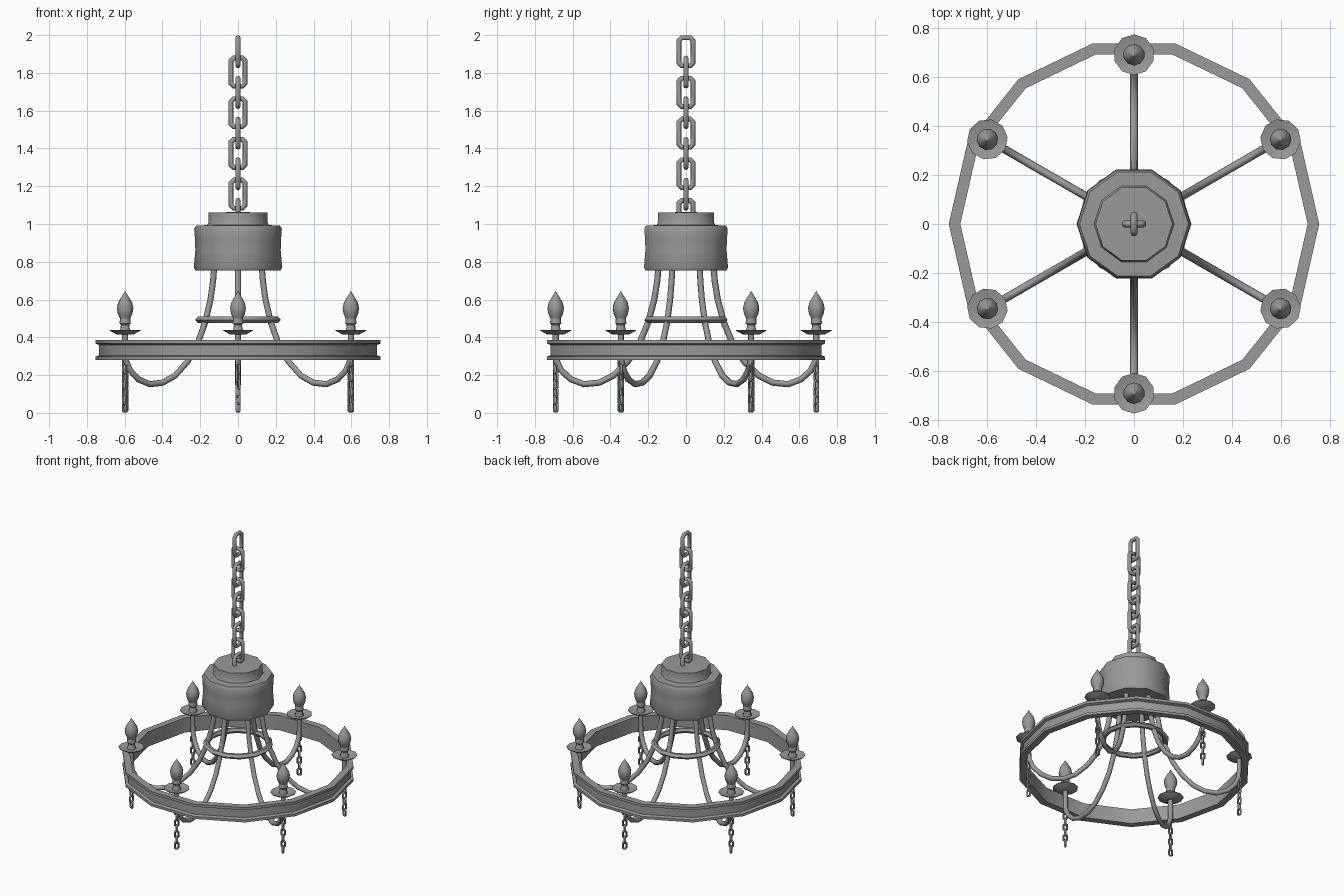
import bpy, bmesh, math
from mathutils import Matrix

if "Cube" in bpy.data.objects:
    bpy.data.objects.remove(bpy.data.objects["Cube"])

# dark iron
iron = bpy.data.materials.new("dark_iron")
iron.diffuse_color = (0.32, 0.32, 0.32, 1)
iron.use_nodes = True
iron.node_tree.nodes["Principled BSDF"].inputs["Base Color"].default_value = iron.diffuse_color


def finish(name, mesh, angle=35):
    mesh.materials.clear()
    mesh.materials.append(iron)
    ob = bpy.data.objects.new(name, mesh)
    bpy.context.collection.objects.link(ob)
    bpy.ops.object.select_all(action='DESELECT')
    ob.select_set(True)
    bpy.context.view_layer.objects.active = ob
    bpy.ops.object.shade_smooth_by_angle(angle=math.radians(angle))
    return ob


def lathe(name, profile, sides, closed=False, angle=40):
    """Spin (radius, z) points about z; radius 0 makes a pole."""
    bm = bmesh.new()
    rings = []
    for r, z in profile:
        if r == 0:
            rings.append([bm.verts.new((0, 0, z))] * sides)
        else:
            rings.append([bm.verts.new((r * math.cos(math.tau * i / sides),
                                        r * math.sin(math.tau * i / sides), z))
                          for i in range(sides)])
    pairs = list(zip(rings, rings[1:]))
    if closed:
        pairs.append((rings[-1], rings[0]))
    for a, b in pairs:
        for i in range(sides):
            j = (i + 1) % sides
            bm.faces.new(list(dict.fromkeys((a[i], a[j], b[j], b[i]))))
    bmesh.ops.recalc_face_normals(bm, faces=bm.faces)
    mesh = bpy.data.meshes.new(name)
    bm.to_mesh(mesh)
    bm.free()
    return finish(name, mesh, angle)


def tube(name, points, radius, cyclic=False, res=2):
    """Round bar along a path, turned into a mesh."""
    cu = bpy.data.curves.new(name, 'CURVE')
    cu.dimensions = '3D'
    cu.bevel_depth = radius
    cu.bevel_resolution = res
    cu.use_fill_caps = True
    sp = cu.splines.new('POLY')
    sp.points.add(len(points) - 1)
    for p, co in zip(sp.points, points):
        p.co = (*co, 1)
    sp.use_cyclic_u = cyclic
    tmp = bpy.data.objects.new(name + "_path", cu)
    bpy.context.collection.objects.link(tmp)
    dg = bpy.context.evaluated_depsgraph_get()
    mesh = bpy.data.meshes.new_from_object(tmp.evaluated_get(dg))
    bpy.data.objects.remove(tmp)
    return finish(name, mesh, 62)


def link(name, h, w, radius, res):
    """Chain link with chamfered corners in the YZ plane."""
    a, b, c = w / 2 - radius, h / 2 - radius, w * 0.15
    pts = [(a, b - c), (a - c, b), (c - a, b), (-a, b - c),
           (-a, c - b), (c - a, -b), (a - c, -b), (a, c - b)]
    return tube(name, [(0, y, z) for y, z in pts], radius, True, res)


def place(ob, matrix, name):
    """Linked copy of a part at the given transform."""
    new = bpy.data.objects.new(name, ob.data)
    bpy.context.collection.objects.link(new)
    new.matrix_world = matrix


# hub drum and its cap
lathe("hub_drum", [(0, 0.755), (0.226, 0.755), (0.234, 0.77), (0.226, 0.86),
                   (0.228, 0.92), (0.232, 0.975), (0.222, 0.993), (0, 0.995)], 10, angle=50)
lathe("hub_cap", [(0, 0.99), (0.165, 0.99), (0.157, 1.005), (0.157, 1.061),
                  (0, 1.063)], 10)

# big flanged ring and small sharp-edged brace ring
lathe("outer_ring", [(0.755, 0.28), (0.755, 0.298), (0.737, 0.305), (0.737, 0.36),
                     (0.755, 0.367), (0.755, 0.385), (0.708, 0.385), (0.708, 0.28)],
      14, True, 35)
lathe("brace_ring", [(0.227, 0.492), (0.212, 0.509), (0.194, 0.509),
                     (0.184, 0.492), (0.194, 0.476), (0.212, 0.476)], 14, True, 35)

# hanging chain
big = link("chain_link", 0.176, 0.102, 0.0135, 2)
big.location.z = 1.912
for i in range(1, 9):
    place(big, Matrix.Translation((0, 0, 1.912 - 0.1077 * i))
          @ Matrix.Rotation(math.pi / 2 * (i % 2), 4, 'Z'), "chain_link")

# one set of arm, dish, candle, bulb and drop chain, at the +x side
path = [(0.145, 0.78), (0.152, 0.70), (0.168, 0.60), (0.20, 0.48), (0.25, 0.36),
        (0.31, 0.27), (0.385, 0.197), (0.46, 0.16), (0.54, 0.152), (0.61, 0.178),
        (0.66, 0.225), (0.687, 0.28), (0.69, 0.33), (0.69, 0.425)]
arm = tube("arm", [(r, 0, z) for r, z in path], 0.0165)
dish = lathe("drip_dish", [(0, 0.415), (0.045, 0.415), (0.083, 0.436), (0.083, 0.44),
                           (0.045, 0.43), (0, 0.43)], 10)
candle = lathe("candle_holder", [(0, 0.42), (0.032, 0.42), (0.024, 0.45), (0.023, 0.466),
                                 (0.030, 0.474), (0.027, 0.502), (0, 0.502)], 10)
bulb = lathe("flame_bulb", [(0, 0.495), (0.025, 0.495), (0.039, 0.525), (0.044, 0.555),
                            (0.037, 0.585), (0.020, 0.613), (0.008, 0.632), (0, 0.647)],
             10, angle=60)
for ob in (dish, candle, bulb):
    ob.data.transform(Matrix.Translation((0.69, 0, 0)))
drop = link("drop_link", 0.056, 0.036, 0.0065, 1)
drops = [Matrix.Translation((0.69, 0, 0.028 + 0.0405 * k))
         @ Matrix.Rotation(math.pi / 4 + math.pi / 2 * (k % 2), 4, 'Z') for k in range(7)]

# repeat around the ring
for i in range(6):
    turn = Matrix.Rotation(math.radians(30 + 60 * i), 4, 'Z')
    for ob in (arm, dish, candle, bulb):
        place(ob, turn, ob.name.split(".")[0])
    for m in drops:
        place(drop, turn @ m, "drop_link")
for ob in (arm, dish, candle, bulb, drop):
    bpy.data.objects.remove(ob)
